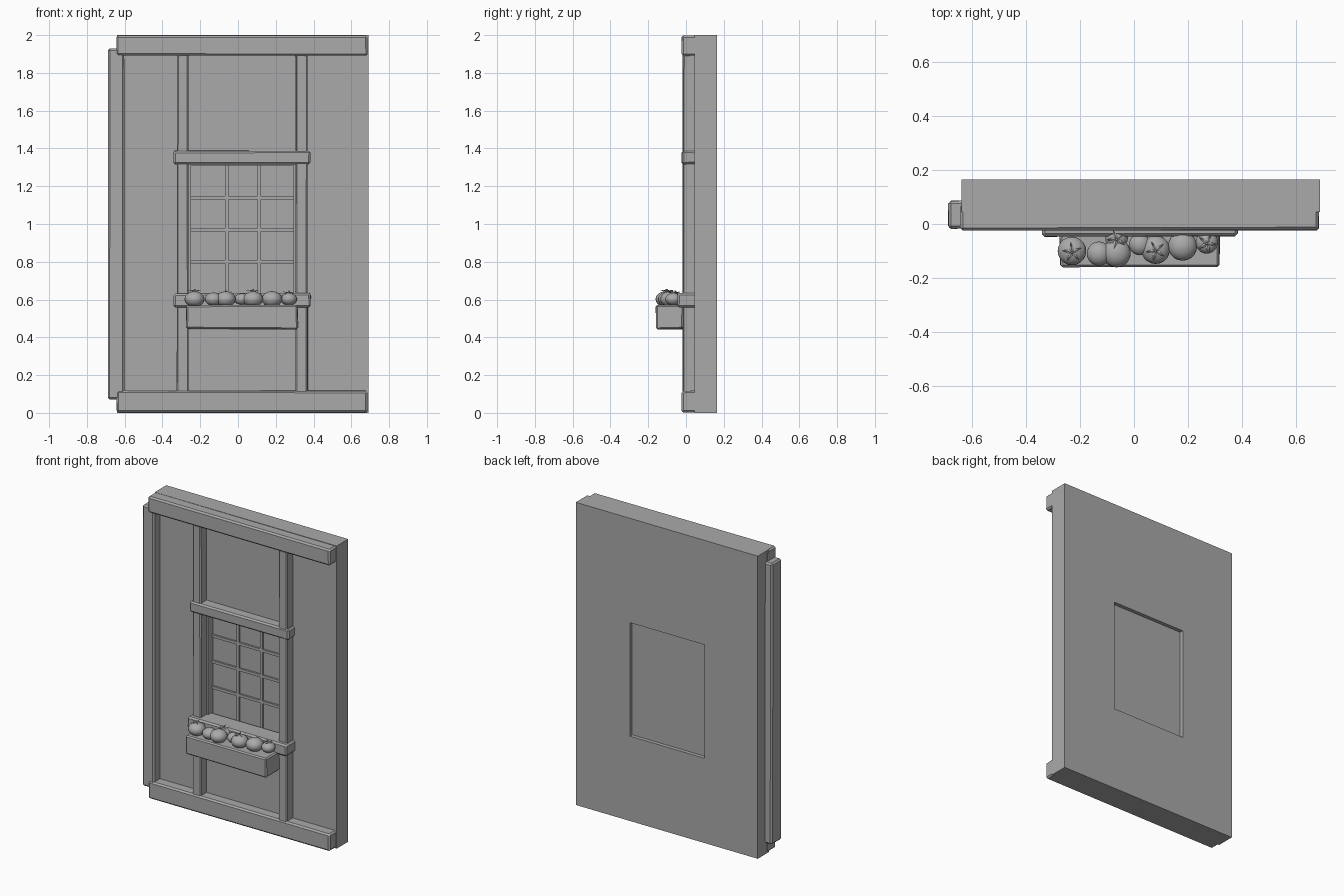
import bpy, bmesh, math, random
from mathutils import Vector

random.seed(4)
cube = bpy.data.objects.get("Cube")
if cube:
    bpy.data.objects.remove(cube, do_unlink=True)

grey = bpy.data.materials.new("plain grey")
grey.use_nodes = True
grey.diffuse_color = (0.4, 0.4, 0.4, 1)
grey.node_tree.nodes["Principled BSDF"].inputs["Base Color"].default_value = (0.4, 0.4, 0.4, 1)


def finish(name, bm):
    bmesh.ops.recalc_face_normals(bm, faces=bm.faces)
    mesh = bpy.data.meshes.new(name)
    bm.to_mesh(mesh)
    bm.free()
    mesh.materials.append(grey)
    obj = bpy.data.objects.new(name, mesh)
    bpy.context.collection.objects.link(obj)
    return obj


def box(name, x, y, z, bevel=0.0, wobble=0.0):
    """Box from three (low, high) ranges, optionally hand-hewn and bevelled."""
    bm = bmesh.new()
    bmesh.ops.create_cube(bm, size=1)
    for v in bm.verts:
        v.co = Vector([r[0] if c < 0 else r[1] for c, r in zip(v.co, (x, y, z))])
        # pull corners slightly inwards so the timber looks uneven
        for i, r in enumerate((x, y, z)):
            v.co[i] += random.uniform(0, wobble) * (1 if v.co[i] < sum(r) / 2 else -1)
    obj = finish(name, bm)
    if bevel:
        mod = obj.modifiers.new("worn edges", "BEVEL")
        mod.width = bevel
        mod.segments = 1
    return obj


# Wall slab with a window opening
bm = bmesh.new()
rings = []
for y in (0.045, 0.165):
    for x0, x1, z0, z1 in ((-0.64, 0.69, 0, 2), (-0.25, 0.295, 0.56, 1.31)):
        rings.append([bm.verts.new(p) for p in
                      ((x0, y, z0), (x1, y, z0), (x1, y, z1), (x0, y, z1))])
for a, b in ((0, 1), (2, 3), (0, 2), (1, 3)):
    for i in range(4):
        j = (i + 1) % 4
        bm.faces.new((rings[a][i], rings[a][j], rings[b][j], rings[b][i]))
finish("wall", bm)

# Timber framing
box("top_beam", (-0.645, 0.688), (-0.025, 0.078), (1.89, 2.0), 0.01, 0.004)
box("bottom_beam", (-0.645, 0.688), (-0.025, 0.078), (0.0, 0.118), 0.01, 0.004)
box("corner_post", (-0.69, -0.6), (-0.02, 0.088), (0.07, 1.93), 0.01, 0.004)
for name, x in (("right_window_post", (-0.325, -0.26)), ("left_window_post", (0.305, 0.37))):
    box(name, x, (-0.017, 0.06), (0.1, 1.9), 0.007, 0.003)
box("window_lintel", (-0.343, 0.385), (-0.025, 0.06), (1.315, 1.39), 0.01, 0.004)
box("window_sill", (-0.343, 0.387), (-0.048, 0.09), (0.557, 0.635), 0.01, 0.003)

# Window pane and glazing bars
box("window_pane", (-0.25, 0.295), (0.095, 0.14), (0.56, 1.31))
for x in (-0.06, 0.112):
    box("upright_glazing_bar", (x - 0.009, x + 0.009), (0.083, 0.1), (0.56, 1.31))
for z in (0.8, 0.97, 1.14):
    box("level_glazing_bar", (-0.25, 0.295), (0.083, 0.1), (z - 0.009, z + 0.009))

# Planter box
box("planter_box", (-0.277, 0.321), (-0.163, -0.01), (0.44, 0.572), 0.008, 0.006)


def fruit(x, y, r):
    bm = bmesh.new()
    bmesh.ops.create_uvsphere(bm, u_segments=20, v_segments=12, radius=r)
    for v in bm.verts:
        v.co.z *= 0.78
    obj = finish("fruit", bm)
    obj.location = (x, y, 0.602)
    for p in obj.data.polygons:
        p.use_smooth = True


def leaf_star(x, y, size, z):
    """Five pointed leaves drooping from a short stalk."""
    bm = bmesh.new()
    hub = bm.verts.new((0, 0, 0.004))
    ring = []
    for i in range(10):
        a = math.tau * i / 10 + x * 9
        d = size * (0.35 if i % 2 else 1)
        ring.append(bm.verts.new((d * math.cos(a), d * math.sin(a), 0 if i % 2 else 0.007)))
    for i in range(10):
        bm.faces.new((hub, ring[i], ring[(i + 1) % 10]))
    stalk = bmesh.ops.create_cone(bm, cap_ends=True, segments=6, radius1=0.006,
                                  radius2=0.004, depth=0.014)
    bmesh.ops.translate(bm, verts=stalk["verts"], vec=(0, 0, 0.006))
    obj = finish("fruit_leaves", bm)
    obj.location = (x, y, z)


# Row of round fruit in the planter: x, y, radius, leafy
for x, y, r, leafy in ((-0.23, -0.1, 0.053, 1), (-0.13, -0.11, 0.045, 0),
                       (-0.065, -0.108, 0.053, 0), (-0.065, -0.052, 0.042, 1),
                       (0.022, -0.076, 0.04, 0), (0.08, -0.095, 0.053, 1),
                       (0.18, -0.082, 0.054, 0), (0.27, -0.068, 0.042, 1)):
    fruit(x, y, r)
    if leafy:
        leaf_star(x, y - 0.005, 0.038, 0.602 + r * 0.78)
